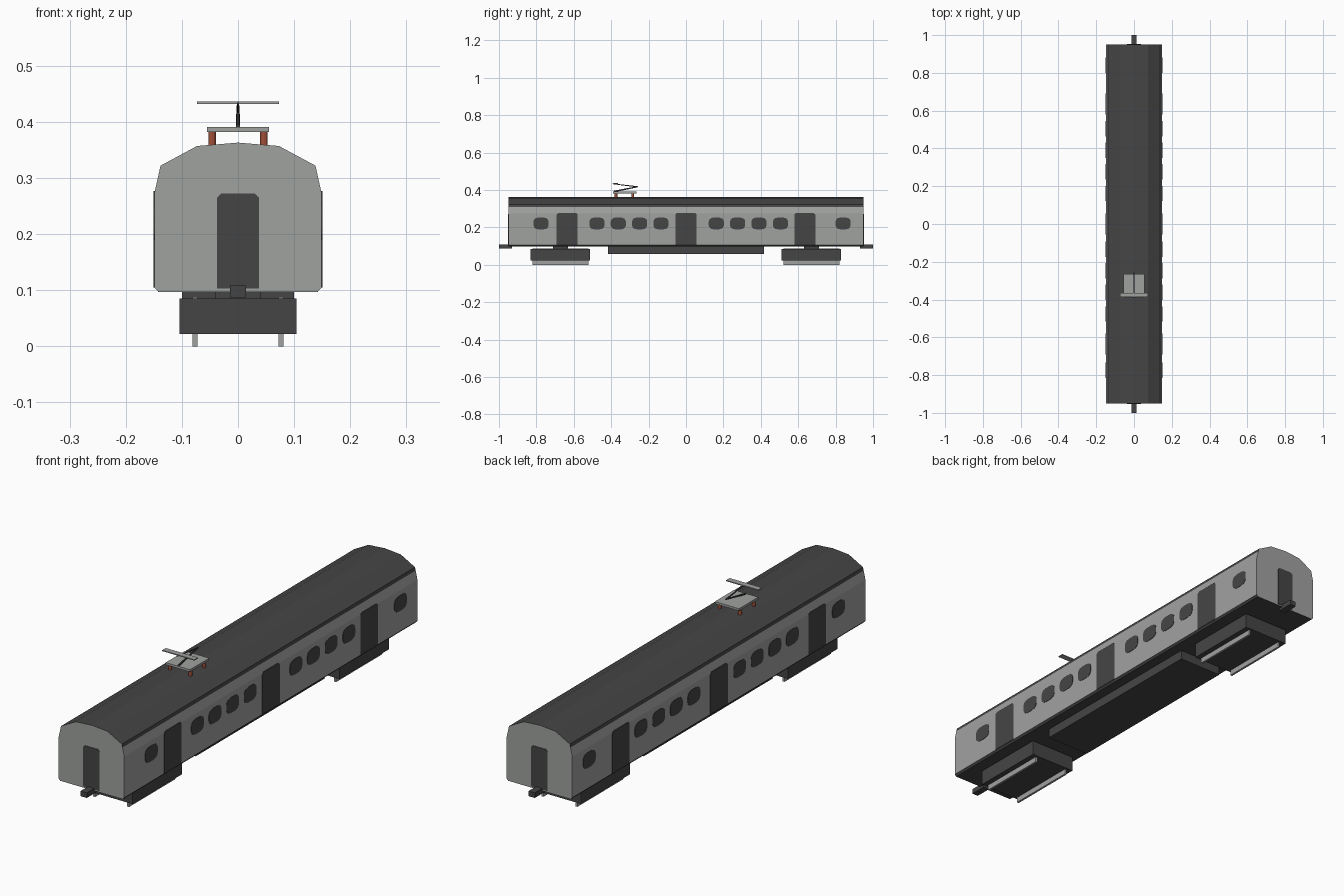
import bpy, bmesh, math
from mathutils import Vector

if "Cube" in bpy.data.objects:
    bpy.data.objects.remove(bpy.data.objects["Cube"])


def material(name, rgb):
    m = bpy.data.materials.new(name)
    m.use_nodes = True
    colour = (*rgb, 1)
    m.diffuse_color = colour
    m.node_tree.nodes["Principled BSDF"].inputs["Base Color"].default_value = colour
    return m


GREY = material("light grey", (0.35, 0.36, 0.35))
DARK = material("dark grey", (0.06, 0.06, 0.06))
RED = material("rust red", (0.35, 0.08, 0.04))


def finish(name, bm, mats):
    bmesh.ops.recalc_face_normals(bm, faces=bm.faces)
    mesh = bpy.data.meshes.new(name)
    bm.to_mesh(mesh)
    bm.free()
    for m in mats:
        mesh.materials.append(m)
    ob = bpy.data.objects.new(name, mesh)
    bpy.context.collection.objects.link(ob)
    return ob


def prism(name, points, offset, mats):
    """Extrude a closed outline of 3D points along an offset."""
    bm = bmesh.new()
    face = bm.faces.new([bm.verts.new(p) for p in points])
    new = bmesh.ops.extrude_face_region(bm, geom=[face], use_keep_orig=True)["geom"]
    moved = [v for v in new if isinstance(v, bmesh.types.BMVert)]
    bmesh.ops.translate(bm, verts=moved, vec=offset)
    return finish(name, bm, mats)


def box(name, xs, ys, zs, mat):
    (x0, x1), (y0, y1) = xs, ys
    outline = [(x, y, zs[0]) for x, y in ((x0, y0), (x1, y0), (x1, y1), (x0, y1))]
    return prism(name, outline, (0, 0, zs[1] - zs[0]), [mat])


def rod(name, a, b, r0, r1, mat, sides=8):
    """Tapered round bar between two points."""
    a, b = Vector(a), Vector(b)
    bm = bmesh.new()
    bmesh.ops.create_cone(bm, cap_ends=True, segments=sides, radius1=r0, radius2=r1,
                          depth=(b - a).length)
    turn = (b - a).to_track_quat("Z", "Y")
    for v in bm.verts:
        v.co = turn @ v.co + (a + b) / 2
    return finish(name, bm, [mat])


def door_outline(half, bottom, top, cut):
    return [(-half, bottom), (half, bottom), (half, top - cut),
            (half - cut, top), (cut - half, top), (-half, top - cut)]


def window_outline(half_w, half_h, sides=16):
    def squash(t):
        return math.copysign(abs(t) ** 0.65, t)
    angles = [math.tau * (i + 0.5) / sides for i in range(sides)]
    return [(half_w * squash(math.cos(a)), half_h * squash(math.sin(a))) for a in angles]


# Body shell: grey walls and ends, dark roof and floor
half = [(0.142, 0.097), (0.149, 0.105), (0.149, 0.273), (0.141, 0.309),
        (0.138, 0.322), (0.073, 0.357)]
section = half + [(0, 0.363)] + [(-x, z) for x, z in reversed(half)]
body = prism("body", [(x, -0.95, z) for x, z in section], (0, 1.9, 0), [GREY, DARK])
for p in body.data.polygons:
    if abs(p.normal.y) < 0.5 and (p.center.z > 0.305 or p.center.z < 0.104):
        p.material_index = 1

# Side doors and windows, the same on both sides
WINDOWS = (-0.775, -0.476, -0.362, -0.248, -0.134, 0.162, 0.276, 0.39, 0.505, 0.84)
DOORS = (-0.636, 0, 0.636)
for s, side in ((1, "left"), (-1, "right")):
    for i, y in enumerate(WINDOWS, 1):
        prism(f"{side}_window_{i}",
              [(s * 0.147, y + u, 0.221 + v) for u, v in window_outline(0.041, 0.032)],
              (s * 0.0035, 0, 0), [DARK])
    for i, y in enumerate(DOORS, 1):
        prism(f"{side}_door_{i}",
              [(s * 0.147, y + u, v) for u, v in door_outline(0.056, 0.105, 0.277, 0.008)],
              (s * 0.0035, 0, 0), [DARK])

# End doors, couplers and bogies with their rails
for s, end in ((-1, "front"), (1, "back")):
    prism(f"{end}_end_door",
          [(u, s * 0.948, v) for u, v in door_outline(0.037, 0.103, 0.272, 0.007)],
          (0, s * 0.004, 0), [DARK])
    box(f"{end}_coupler", (-0.014, 0.014), sorted((s * 0.93, s)), (0.087, 0.108), DARK)
    mid = s * 0.672 if s < 0 else 0.67
    box(f"{end}_bogie", (-0.104, 0.104), (mid - 0.16, mid + 0.16), (0.022, 0.085), DARK)
    box(f"{end}_bogie_pivot", (-0.04, 0.04), (mid - 0.04, mid + 0.04), (0.08, 0.099), DARK)
    for x, side in ((0.077, "left"), (-0.077, "right")):
        box(f"{end}_{side}_runner", (x - 0.0045, x + 0.0045),
            (mid - 0.15, mid + 0.15), (0, 0.088), GREY)

# Equipment case under the floor
box("underfloor_case", (-0.1, 0.1), (-0.417, 0.417), (0.058, 0.098), DARK)

# Current collector on the roof
box("collector_base", (-0.055, 0.055), (-0.39, -0.265), (0.382, 0.391), GREY)
for x in (-0.046, 0.046):
    for y in (-0.374, -0.284):
        rod("insulator", (x, y, 0.355), (x, y, 0.383), 0.007, 0.007, RED, 12)
rod("lower_arm", (0, -0.385, 0.392), (0, -0.26, 0.417), 0.004, 0.003, DARK)
rod("upper_arm", (0, -0.258, 0.417), (0, -0.392, 0.433), 0.003, 0.002, DARK)
box("collector_head", (-0.073, 0.073), (-0.387, -0.364), (0.432, 0.436), GREY)
